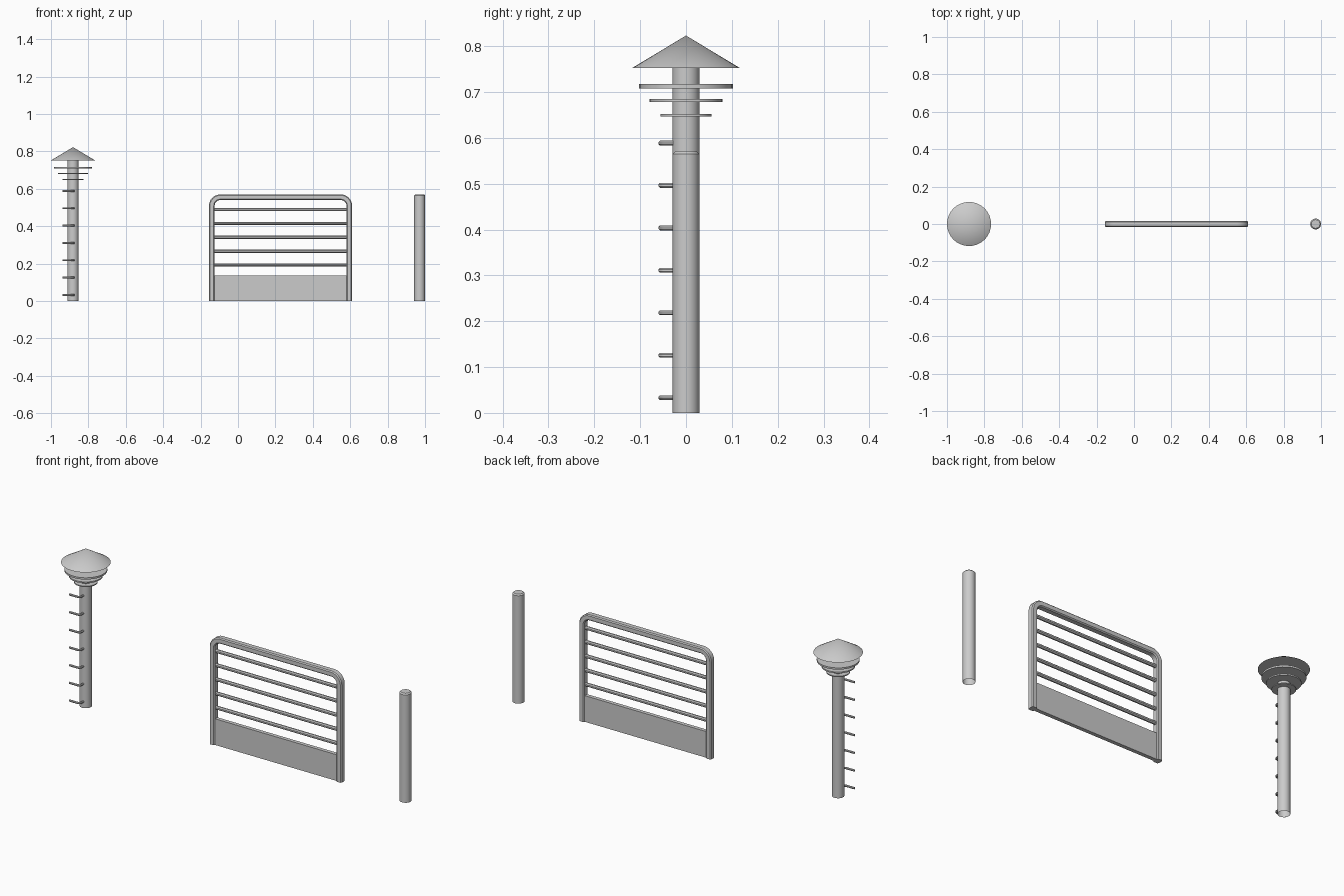
import bpy, bmesh, math
from mathutils import Vector

if "Cube" in bpy.data.objects:
    bpy.data.objects.remove(bpy.data.objects["Cube"])


def finish(bm, name, loc=(0, 0, 0), angle=35):
    bmesh.ops.remove_doubles(bm, verts=bm.verts, dist=1e-5)
    bmesh.ops.recalc_face_normals(bm, faces=bm.faces)
    mesh = bpy.data.meshes.new(name)
    bm.to_mesh(mesh)
    bm.free()
    ob = bpy.data.objects.new(name, mesh)
    ob.location = loc
    bpy.context.collection.objects.link(ob)
    bpy.ops.object.select_all(action='DESELECT')
    ob.select_set(True)
    bpy.context.view_layer.objects.active = ob
    bpy.ops.object.shade_smooth_by_angle(angle=math.radians(angle))
    return ob


def lathe(name, profile, x, sides=32):
    """Revolve (radius, z) points around a vertical axis at x."""
    bm = bmesh.new()
    vs = [bm.verts.new((r, 0, z)) for r, z in profile]
    es = [bm.edges.new(p) for p in zip(vs, vs[1:])]
    bmesh.ops.spin(bm, geom=vs + es, cent=(0, 0, 0), axis=(0, 0, 1),
                   angle=2 * math.pi, steps=sides)
    return finish(bm, name, (x, 0, 0))


def sweep(name, path, section, normal, caps=True):
    """Sweep a closed section along a planar path with mitred joints."""
    bm = bmesh.new()
    pts, n, rings = [Vector(p) for p in path], Vector(normal), []
    for i, p in enumerate(pts):
        a = (p - pts[i - 1]).normalized() if i else (pts[1] - p).normalized()
        b = (pts[i + 1] - p).normalized() if i < len(pts) - 1 else a
        t = (a + b).normalized()
        side = n.cross(t) / t.dot(a)
        rings.append([bm.verts.new(p + side * u + n * v) for u, v in section])
    k = len(section)
    for r, s in zip(rings, rings[1:]):
        for j in range(k):
            bm.faces.new((r[j], r[(j + 1) % k], s[(j + 1) % k], s[j]))
    if caps:
        bm.faces.new(rings[0])
        bm.faces.new(rings[-1])
    return finish(bm, name)


def circle(r, sides):
    return [(r * math.cos(2 * math.pi * (i + .5) / sides),
             r * math.sin(2 * math.pi * (i + .5) / sides)) for i in range(sides)]


def arc(cx, cy, r, a0, a1, steps=6):
    return [(cx + r * math.cos(math.radians(a0 + (a1 - a0) * i / steps)),
             cy + r * math.sin(math.radians(a0 + (a1 - a0) * i / steps)))
            for i in range(steps + 1)]


# Tall post with conical roof and stacked discs
PX = -0.882
lathe("tall_post", [(0.0295, 0), (0.0295, 0.753)], PX)
lathe("roof_cone", [(0, 0.752), (0.118, 0.752), (0, 0.823)], PX)
for i, (r, z0, z1) in enumerate([(0.102, 0.708, 0.717), (0.08, 0.678, 0.685),
                                 (0.056, 0.647, 0.652)]):
    lathe(f"roof_disc_{i + 1}", [(0, z0), (r, z0), (r, z1), (0, z1)], PX)

# Bent climbing rungs: out from the post, then sideways
for i in range(7):
    z = 0.033 + i * 0.0926
    bend = arc(PX - 0.008, -0.043, 0.012, 0, -90, 4)
    path = [(PX + 0.004, -0.02, z)] + [(x, y, z) for x, y in bend]
    path.append((PX - 0.056, -0.055, z))
    sweep(f"rung_{i + 1}", path, circle(0.0055, 8), (0, 0, 1))

# Short free-standing post
lathe("short_post", [(0.029, 0), (0.029, 0.565), (0.023, 0.571), (0, 0.571)], 0.971)

# Gate frame: chamfered tube with rounded upper corners
L, R, TOP, RAD = -0.14, 0.595, 0.555, 0.045
corners = arc(L + RAD, TOP - RAD, RAD, 180, 90) + arc(R - RAD, TOP - RAD, RAD, 90, 0)
frame_path = [(L, 0, 0)] + [(x, 0, z) for x, z in corners] + [(R, 0, 0)]
w, d, c = 0.015, 0.017, 0.005
section = [(w, -d + c), (w, d - c), (w - c, d), (-w + c, d),
           (-w, d - c), (-w, -d + c), (-w + c, -d), (w - c, -d)]
sweep("gate_frame", frame_path, section, (0, 1, 0))

# Gate rails
for i in range(5):
    z = 0.193 + i * 0.074
    sweep(f"gate_rail_{i + 1}", [(L, 0, z), (R, 0, z)], circle(0.0095, 8), (0, 1, 0))

# Solid lower panel
bm = bmesh.new()
bmesh.ops.create_cube(bm, size=1)
bmesh.ops.scale(bm, vec=(R - L, 0.02, 0.137), verts=bm.verts)
finish(bm, "gate_panel", ((L + R) / 2, 0, 0.0685))
